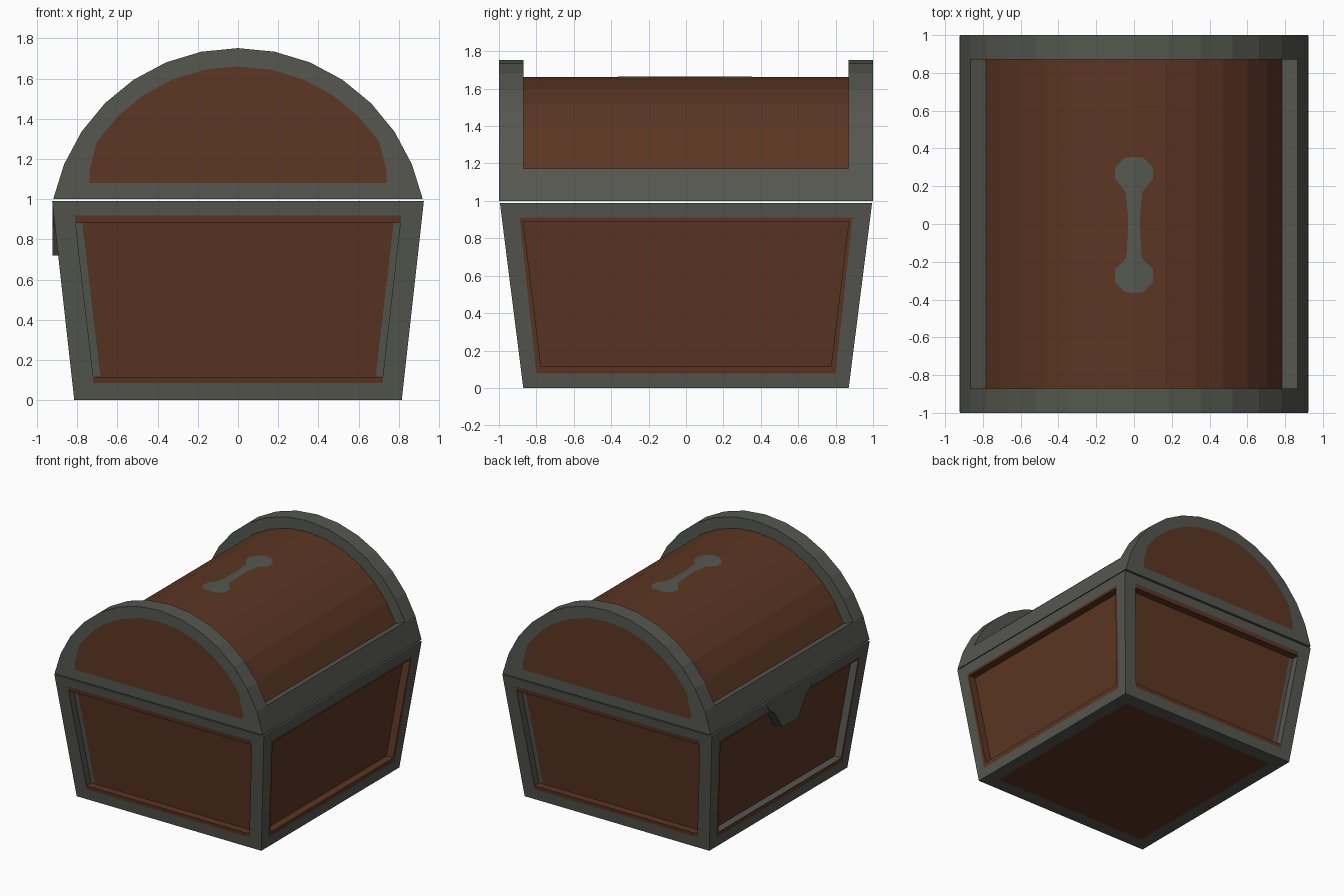
import bpy, bmesh, math

if "Cube" in bpy.data.objects:
    bpy.data.objects.remove(bpy.data.objects["Cube"], do_unlink=True)


def material(name, rgb):
    m = bpy.data.materials.new(name)
    m.use_nodes = True
    m.diffuse_color = (*rgb, 1)
    bsdf = m.node_tree.nodes["Principled BSDF"]
    bsdf.inputs["Base Color"].default_value = (*rgb, 1)
    bsdf.inputs["Roughness"].default_value = 0.8
    return m


METAL, WOOD = 0, 1
MATERIALS = [material("grey_metal", (0.092, 0.096, 0.08)),
             material("brown_wood", (0.107, 0.037, 0.017))]


def face(bm, points, colour):
    f = bm.faces.new([bm.verts.new(p) for p in points])
    f.material_index = colour


def bridge(bm, a, b, colours, closed=True):
    """Join two point loops with quads; colours repeat along the loop."""
    n = len(a)
    for i in range(n if closed else n - 1):
        j = (i + 1) % n
        face(bm, [a[i], a[j], b[j], b[i]], colours[i % len(colours)])


def finish(bm, name):
    bmesh.ops.remove_doubles(bm, verts=bm.verts, dist=0.0005)
    bmesh.ops.recalc_face_normals(bm, faces=bm.faces)
    mesh = bpy.data.meshes.new(name)
    bm.to_mesh(mesh)
    bm.free()
    for m in MATERIALS:
        mesh.materials.append(m)
    ob = bpy.data.objects.new(name, mesh)
    bpy.context.collection.objects.link(ob)
    return ob


# Tapered chest body with recessed panels
TOP = 0.99
BASE_X, BASE_Y = 0.815, 0.87
RIM_X, RIM_Y = 0.925, 0.995
DEPTH = 0.06


def half(base, rim, z):
    return base + (rim - base) * z / TOP


def side_ring(axis, sign, low, high, z0, z1, depth=0):
    ring = []
    for u, z in ((-low, z0), (low, z0), (high, z1), (-high, z1)):
        if axis == "x":
            ring.append((sign * (half(BASE_X, RIM_X, z) - depth), u, z))
        else:
            ring.append((u, sign * (half(BASE_Y, RIM_Y, z) - depth), z))
    return ring


bm = bmesh.new()
for s in (-1, 1):
    # Long sides: wood spills slightly past the recess
    edge = side_ring("x", s, BASE_Y, RIM_Y, 0, TOP)
    paint = side_ring("x", s, 0.80, 0.89, 0.078, 0.91)
    panel = side_ring("x", s, 0.775, 0.87, 0.115, 0.89)
    floor = side_ring("x", s, 0.775, 0.87, 0.115, 0.89, DEPTH)
    bridge(bm, edge, paint, [METAL])
    bridge(bm, paint, panel, [WOOD])
    bridge(bm, panel, floor, [WOOD if s > 0 else METAL])
    face(bm, floor, WOOD)

    # Short sides: wood spills above and below, metal creeps in at the sides
    mixed = [WOOD, METAL]
    edge = side_ring("y", s, BASE_X, RIM_X, 0, TOP)
    paint = side_ring("y", s, 0.722, 0.812, 0.085, 0.92)
    panel = side_ring("y", s, 0.72, 0.81, 0.115, 0.885)
    floor = side_ring("y", s, 0.72, 0.81, 0.115, 0.885, DEPTH)
    wood = side_ring("y", s, 0.685, 0.775, 0.12, 0.88, DEPTH)
    bridge(bm, edge, paint, [METAL])
    bridge(bm, paint, panel, mixed)
    bridge(bm, panel, floor, mixed)
    bridge(bm, floor, wood, mixed)
    face(bm, wood, WOOD)


def rectangle(x, y, z):
    return [(-x, -y, z), (x, -y, z), (x, y, z), (-x, y, z)]


bottom, bottom_wood = rectangle(BASE_X, BASE_Y, 0), rectangle(0.71, 0.76, 0)
bridge(bm, bottom, bottom_wood, [METAL])
face(bm, bottom_wood, WOOD)
face(bm, rectangle(RIM_X, RIM_Y, TOP), METAL)
finish(bm, "chest_body")

# Arched lid
CENTRE_Z, STEP = 0.815, math.pi / 16
END_IN, END_OUT = 0.87, 1.0


def arc(radius, first):
    return [(radius * math.cos(i * STEP), CENTRE_Z + radius * math.sin(i * STEP))
            for i in range(first, 17 - first)]


def at_y(profile, y):
    return [(x, y, z) for x, z in profile]


outer = arc(0.937, 1)
outer[0], outer[-1] = (0.92, 1.0), (-0.92, 1.0)

# End arches with a painted wooden face
painted = [(max(-0.74, min(0.74, x)), max(1.08, z)) for x, z in arc(0.846, 1)]
for name, s in (("front_lid_arch", -1), ("back_lid_arch", 1)):
    bm = bmesh.new()
    inner_loop, outer_loop = at_y(outer, s * END_IN), at_y(outer, s * END_OUT)
    wood_loop = at_y(painted, s * END_OUT)
    face(bm, inner_loop, METAL)
    bridge(bm, inner_loop, outer_loop, [METAL])
    bridge(bm, outer_loop, wood_loop, [METAL])
    face(bm, wood_loop, WOOD)
    finish(bm, name)

# Wooden barrel between the arches
barrel = arc(0.848, 2)
bm = bmesh.new()
bridge(bm, at_y(barrel, -END_IN), at_y(barrel, END_IN), [WOOD], closed=False)
finish(bm, "lid_barrel")

# Side rails with the ledge beside the barrel, and the lid underside
bm = bmesh.new()
rails = [barrel[0], outer[1], outer[0], outer[-1], outer[-2], barrel[-1]]
bridge(bm, at_y(rails, -END_IN), at_y(rails, END_IN), [METAL], closed=False)
finish(bm, "lid_rails")

# Painted handle mark on the crown of the lid
mark = [(0, 0.355), (0.05, 0.35), (0.1, 0.3), (0.1, 0.24), (0.045, 0.17),
        (0.033, 0.05), (0.033, -0.06), (0.042, -0.18), (0.1, -0.24),
        (0.1, -0.31), (0.05, -0.36), (0, -0.365)]
crown, shoulder = barrel[len(barrel) // 2], barrel[len(barrel) // 2 - 1]
slope = (crown[1] - shoulder[1]) / shoulder[0]
bm = bmesh.new()
for s in (-1, 1):
    face(bm, [(s * x, y, crown[1] - slope * x + 0.003) for x, y in mark], METAL)
finish(bm, "handle_mark")

# Clasp hanging over the panel on one long side
right_half = [(0.1, 0.72), (0.19, 0.86), (0.27, 0.92), (0.3, 0.98)]
clasp = right_half + [(-y, z) for y, z in reversed(right_half)]
front = [(-0.923, y, z) for y, z in clasp]
back = [(-0.83, y, z) for y, z in clasp]
bm = bmesh.new()
face(bm, front, METAL)
face(bm, back, METAL)
bridge(bm, front, back, [METAL])
finish(bm, "clasp")
